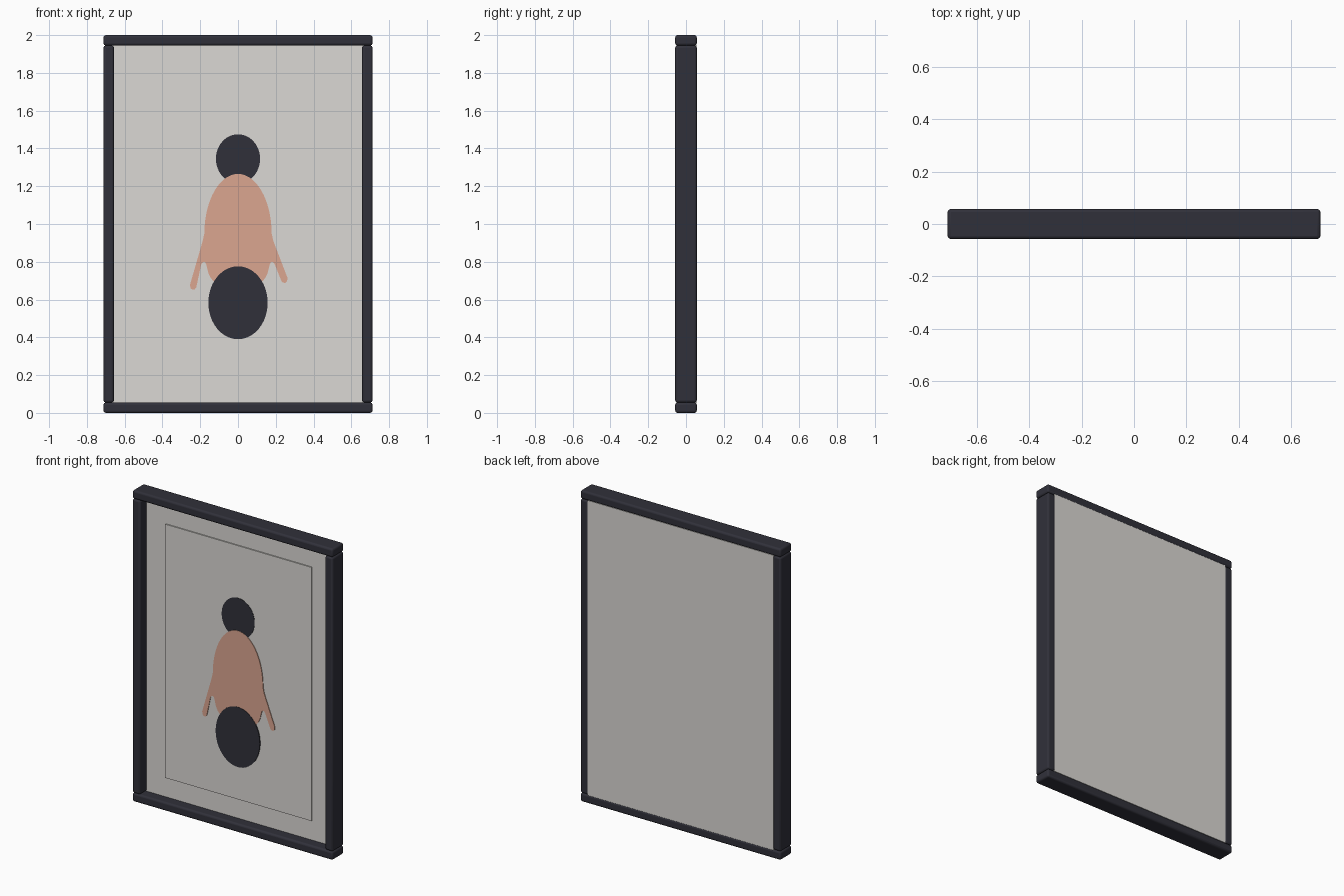
import bpy
import bmesh
import math

default = bpy.data.objects.get("Cube")
if default:
    bpy.data.objects.remove(default, do_unlink=True)


def material(name, rgb):
    mat = bpy.data.materials.new(name)
    mat.use_nodes = True
    color = (*rgb, 1)
    mat.diffuse_color = color
    shader = mat.node_tree.nodes["Principled BSDF"]
    shader.inputs["Base Color"].default_value = color
    shader.inputs["Roughness"].default_value = 0.7
    return mat


CHARCOAL = material("charcoal", (0.03, 0.03, 0.042))
PAPER = material("warm_paper", (0.71, 0.69, 0.66))
PEACH = material("peach", (0.71, 0.38, 0.28))


def finish(name, bm, mat):
    bmesh.ops.recalc_face_normals(bm, faces=bm.faces[:])
    mesh = bpy.data.meshes.new(name)
    bm.to_mesh(mesh)
    bm.free()
    mesh.materials.append(mat)
    obj = bpy.data.objects.new(name, mesh)
    bpy.context.collection.objects.link(obj)
    return obj


def box(name, low, high, mat, bevel=0):
    bm = bmesh.new()
    bmesh.ops.create_cube(bm, size=1)
    for v in bm.verts:
        v.co = [a + (c + 0.5) * (b - a) for a, b, c in zip(low, high, v.co)]
    obj = finish(name, bm, mat)
    if bevel:
        mod = obj.modifiers.new("rounded_edges", "BEVEL")
        mod.width = bevel
        mod.segments = 3
        bpy.ops.object.select_all(action="DESELECT")
        obj.select_set(True)
        bpy.context.view_layer.objects.active = obj
        bpy.ops.object.shade_smooth_by_angle(angle=math.radians(40))
    return obj


def cutout(name, outline, front, back, mat):
    """Thin flat shape from an outline in the x-z plane."""
    bm = bmesh.new()
    face = bm.faces.new([bm.verts.new((x, front, z)) for x, z in outline])
    made = bmesh.ops.extrude_face_region(bm, geom=[face], use_keep_orig=True)["geom"]
    for v in made:
        if isinstance(v, bmesh.types.BMVert):
            v.co.y = back
    return finish(name, bm, mat)


def ellipse(z, rx, rz, count=48):
    turns = [math.tau * i / count for i in range(count)]
    return [(rx * math.cos(t), z + rz * math.sin(t)) for t in turns]


# Frame: long rails above and below, stiles between them
W, D, H, BAR = 0.712, 0.057, 2.0, 0.055
box("bottom_rail", (-W, -D, 0), (W, D, BAR), CHARCOAL, 0.012)
box("top_rail", (-W, -D, H - BAR), (W, D, H), CHARCOAL, 0.012)
for side, x in (("right", -W), ("left", W - BAR)):
    box(side + "_stile", (x, -D, BAR), (x + BAR, D, H - BAR), CHARCOAL, 0.012)

# Backing panel with a slightly raised sheet
inner = W - BAR + 0.003
box("backing_panel", (-inner, 0.01, BAR - 0.003), (inner, D - 0.001, H - BAR + 0.003), PAPER)
SHEET = 0.003
box("art_sheet", (-0.52, SHEET, 0.18), (0.52, 0.011, 1.81), PAPER)

# Painted figure, layered from the head forward
cutout("painted_head", ellipse(1.345, 0.117, 0.13), SHEET - 0.002, SHEET, CHARCOAL)


def half_body(side, dx, dz):
    """Shoulder curve, then arm and waist; the hand shifts by dx, dz."""
    arcs = [math.radians(a) for a in range(85, -1, -5)]
    shoulder = [(0.178 * math.cos(t), 0.95 + 0.315 * math.sin(t)) for t in arcs]
    hand = [(0.262, 0.715), (0.26, 0.697), (0.25, 0.688), (0.237, 0.69), (0.229, 0.70)]
    waist = [(0.195, 0.785), (0.188, 0.796), (0.178, 0.8), (0.169, 0.79),
             (0.157, 0.74), (0.145, 0.715), (0.128, 0.695)]
    points = shoulder + [(0.187, 0.91)] + [(x + dx, z + dz) for x, z in hand] + waist
    return [(side * x, z) for x, z in points]


body = half_body(1, 0, 0) + half_body(-1, -0.008, -0.036)[::-1] + [(0, 1.265)]
cutout("painted_body", body, SHEET - 0.004, SHEET, PEACH)
cutout("painted_base", ellipse(0.583, 0.157, 0.193), SHEET - 0.006, SHEET, CHARCOAL)
